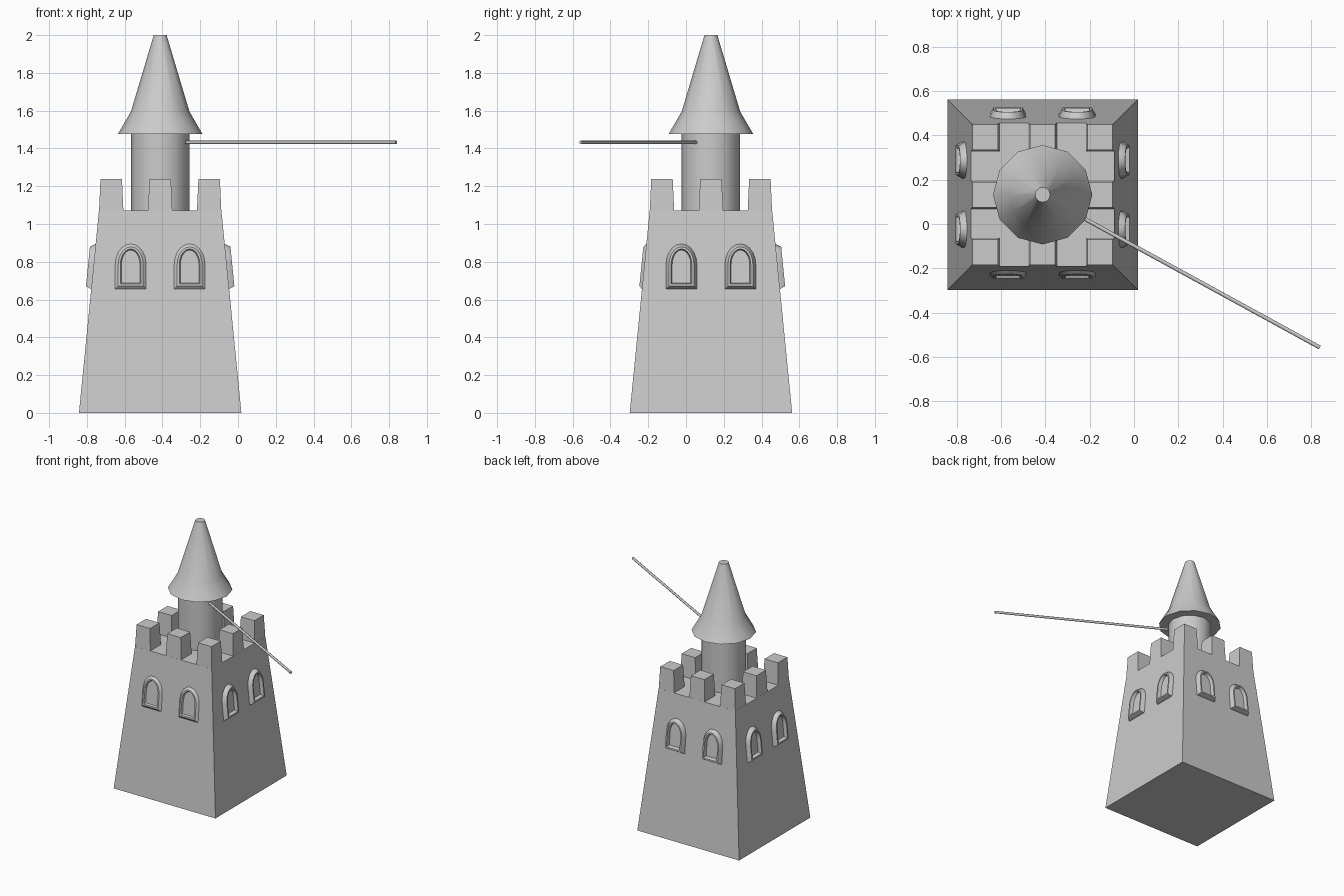
import bpy, bmesh, math
from mathutils import Vector, Matrix

cube = bpy.data.objects.get("Cube")
if cube:
    bpy.data.objects.remove(cube, do_unlink=True)

CX, CY = -0.412, 0.132            # tower axis
BASE, TOP, DECK = 0.43, 0.324, 1.072   # wall half widths and deck height
CELL = TOP * 2 / 5                # battlement grid cell

stone = bpy.data.materials.new("grey stone")
stone.use_nodes = True
stone.diffuse_color = (0.6, 0.6, 0.6, 1)
stone.node_tree.nodes["Principled BSDF"].inputs["Base Color"].default_value = (0.6, 0.6, 0.6, 1)


def loft(name, rings, smooth=None):
    """Skin a stack of equal-length rings and cap both ends."""
    bm = bmesh.new()
    loops = [[bm.verts.new(p) for p in ring] for ring in rings]
    for a, b in zip(loops, loops[1:]):
        for i in range(len(a)):
            j = (i + 1) % len(a)
            bm.faces.new((a[i], a[j], b[j], b[i]))
    bm.faces.new(loops[0][::-1])
    bm.faces.new(loops[-1])
    bmesh.ops.recalc_face_normals(bm, faces=bm.faces)
    mesh = bpy.data.meshes.new(name)
    bm.to_mesh(mesh)
    bm.free()
    mesh.materials.append(stone)
    obj = bpy.data.objects.new(name, mesh)
    bpy.context.collection.objects.link(obj)
    if smooth:
        bpy.ops.object.select_all(action='DESELECT')
        obj.select_set(True)
        bpy.context.view_layer.objects.active = obj
        bpy.ops.object.shade_smooth_by_angle(angle=math.radians(smooth))
    return obj


def square(x, y, z, half):
    return [(x + sx * half, y + sy * half, z)
            for sx, sy in ((-1, -1), (1, -1), (1, 1), (-1, 1))]


def circle(r, z, n=12):
    return [(CX + r * math.sin(math.tau * i / n), CY + r * math.cos(math.tau * i / n), z)
            for i in range(n)]


# Tapered keep
loft("keep_wall", [square(CX, CY, 0, BASE), square(CX, CY, DECK, TOP)])

# Merlons on every other border cell
for i in (-2, 0, 2):
    for j in (-2, 0, 2):
        if i or j:
            x, y = CX + i * CELL, CY + j * CELL
            loft("merlon", [square(x, y, DECK - 0.01, CELL / 2),
                            square(x, y, 1.238, CELL / 2 - 0.008)])

# Turret and flared roof
loft("turret", [circle(0.155, DECK - 0.01), circle(0.155, 1.49)], 31)
loft("turret_roof", [circle(0.224, 1.476), circle(0.155, 1.595), circle(0.034, 2.0)], 31)


# Arched windows: bevelled frame around a sunken panel
def arch(inset, depth, mid, turn):
    half, low, spring = 0.082 - inset, 0.655 + inset, 0.785
    outline = [(-half, low), (half, low)]
    outline += [(half * math.cos(math.pi * k / 10),
                 spring + (0.11 - inset) * math.sin(math.pi * k / 10)) for k in range(11)]
    ring = []
    for u, z in outline:
        wall = BASE + (TOP - BASE) * z / DECK
        ring.append(turn @ Vector((mid + u, -wall - depth, z)) + Vector((CX, CY, 0)))
    return ring


for side, label in enumerate(("front", "left", "back", "right")):
    turn = Matrix.Rotation(side * math.pi / 2, 3, 'Z')
    out = 0.015 if label == "front" else 0.029
    steps = ((0, -0.01), (0, 0), (0.016, out), (0.027, out), (0.033, 0.003))
    for mid in (-0.156, 0.156):
        loft(label + "_window", [arch(a, d, mid, turn) for a, d in steps], 31)

# Long thin pole reaching out from the turret
start, end = Vector((-0.275, 0.052, 1.432)), Vector((0.838, -0.557, 1.432))
side_axis = (end - start).normalized().cross(Vector((0, 0, 1)))
section = [side_axis * 0.009 * math.cos(math.tau * k / 8)
           + Vector((0, 0, 0.009 * math.sin(math.tau * k / 8))) for k in range(8)]
loft("pole", [[p + s for s in section] for p in (start, end)], 50)
